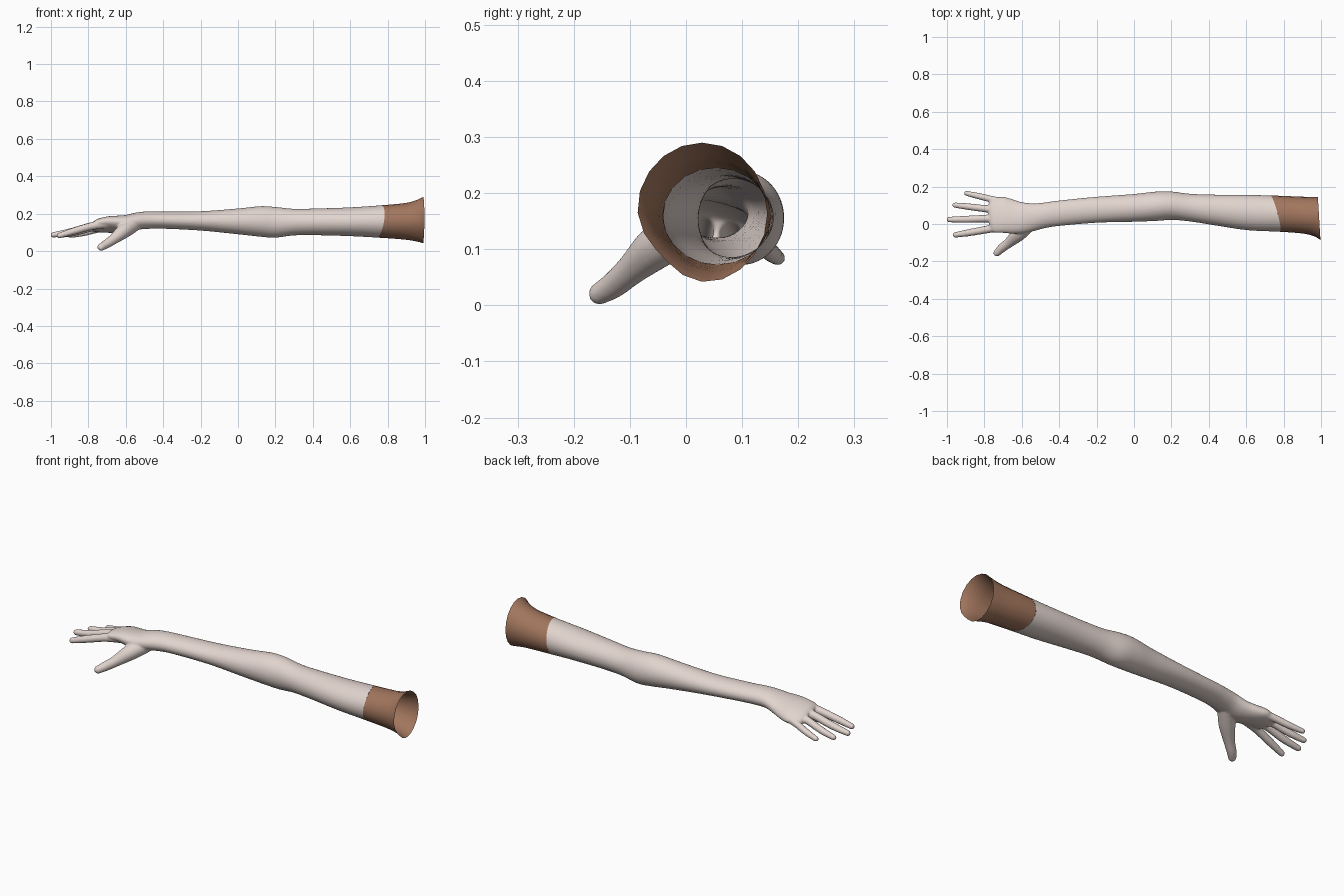
import bpy, bmesh, math
from mathutils import Vector

if "Cube" in bpy.data.objects:
    bpy.data.objects.remove(bpy.data.objects["Cube"])

# colours
def material(name, rgb):
    m = bpy.data.materials.new(name)
    m.diffuse_color = (*rgb, 1)
    m.use_nodes = True
    m.node_tree.nodes["Principled BSDF"].inputs["Base Color"].default_value = m.diffuse_color
    return m

SKIN = material("pale skin", (0.76, 0.66, 0.62))
BROWN = material("brown sleeve", (0.36, 0.18, 0.11))

# limb cross-sections: x, y min, y max, z min, z max, roll, lower-front flattening
LIMB = [
    (-0.775, -0.030, 0.105, 0.113, 0.155, -0.15, 0),
    (-0.755, -0.045, 0.130, 0.106, 0.168, -0.18, 0),
    (-0.70, -0.048, 0.146, 0.102, 0.182, -0.18, 0),
    (-0.65, -0.052, 0.134, 0.100, 0.187, -0.15, 0),
    (-0.60, -0.050, 0.118, 0.103, 0.193, -0.08, 0),
    (-0.54, -0.038, 0.110, 0.114, 0.207, 0, 0),
    (-0.48, -0.022, 0.114, 0.119, 0.212, 0, 0),
    (-0.40, -0.010, 0.125, 0.120, 0.211, 0, 0),
    (-0.20, 0.007, 0.145, 0.110, 0.213, 0, 0),
    (0.00, 0.012, 0.160, 0.090, 0.228, 0, 0),
    (0.12, 0.017, 0.173, 0.077, 0.240, 0, 0),
    (0.20, 0.022, 0.174, 0.072, 0.236, 0, 0),
    (0.30, 0.013, 0.162, 0.084, 0.226, 0, 0),
    (0.42, -0.006, 0.157, 0.085, 0.228, 0, 0),
    (0.60, -0.033, 0.156, 0.080, 0.234, 0, 0),
    (0.78, -0.042, 0.151, 0.070, 0.246, 0, 0.02),
    (0.90, -0.052, 0.146, 0.060, 0.258, 0, 0.06),
    (0.96, -0.068, 0.145, 0.049, 0.275, 0, 0.10),
    (0.99, -0.088, 0.145, 0.040, 0.290, 0, 0.13),
]

def smooth_rows(rows, steps):
    """Catmull-Rom interpolation through rows of numbers."""
    out = []
    for i in range(len(rows) - 1):
        a, b, c, d = (rows[min(max(i + k, 0), len(rows) - 1)] for k in (-1, 0, 1, 2))
        for s in range(steps):
            t = s / steps
            out.append([0.5 * (2*q + (r-p)*t + (2*p-5*q+4*r-w)*t*t + (3*q-p-3*r+w)*t**3)
                        for p, q, r, w in zip(a, b, c, d)])
    return out + [list(rows[-1])]

def bridge(bm, rings, caps):
    rings = [[bm.verts.new(p) for p in ring] for ring in rings]
    n = len(rings[0])
    for r0, r1 in zip(rings, rings[1:]):
        for i in range(n):
            j = (i + 1) % n
            bm.faces.new((r0[i], r1[i], r1[j], r0[j]))
    if caps:
        bm.faces.new(rings[0])
        bm.faces.new(rings[-1][::-1])

def limb(bm, n, steps, caps):
    rings = []
    for x, y0, y1, z0, z1, roll, flat in smooth_rows(LIMB, steps):
        yc, zc, ring = (y0 + y1) / 2, (z0 + z1) / 2, []
        for i in range(n):
            a = 2 * math.pi * i / n
            k = 1 - flat * max(0, math.cos(a - math.radians(225))) ** 6
            dy = k * math.cos(a) * (y1 - y0) / 2
            ring.append((x - 0.06 * dy, yc + dy,
                         zc + k * math.sin(a) * (z1 - z0) / 2 + roll * dy))
        rings.append(ring)
    bridge(bm, rings, caps)

def digit(bm, rows):
    """Tapered round finger through (x, y, z, radius) with a domed tip."""
    rows = smooth_rows(rows, 5)
    pts, rings = [Vector(r[:3]) for r in rows], []
    for i, r in enumerate(rows):
        q = (pts[min(i + 1, len(pts) - 1)] - pts[max(i - 1, 0)]).to_track_quat('Z', 'Y')
        rings.append([pts[i] + q @ Vector((math.cos(a), math.sin(a), 0)) * r[3]
                      for a in (2 * math.pi * k / 16 for k in range(16))])
    bridge(bm, rings, True)
    for v in bmesh.ops.create_uvsphere(bm, u_segments=16, v_segments=10,
                                       radius=rows[-1][3])["verts"]:
        v.co += pts[-1]

DIGITS = [
    # index, middle, ring, little finger
    [(-0.70, -0.012, 0.148, .026), (-0.78, -0.028, 0.134, .021), (-0.88, -0.046, 0.106, .019), (-0.955, -0.058, 0.083, .015)],
    [(-0.70, 0.032, 0.145, .026), (-0.79, 0.029, 0.132, .021), (-0.90, 0.025, 0.102, .019), (-0.988, 0.024, 0.087, .015)],
    [(-0.70, 0.072, 0.138, .025), (-0.78, 0.080, 0.125, .020), (-0.88, 0.092, 0.098, .018), (-0.957, 0.101, 0.085, .0145)],
    [(-0.66, 0.110, 0.132, .025), (-0.74, 0.127, 0.119, .019), (-0.83, 0.149, 0.096, .017), (-0.896, 0.164, 0.084, .0135)],
    # thumb
    [(-0.55, 0.015, 0.148, .040), (-0.61, -0.047, 0.108, .040), (-0.665, -0.097, 0.064, .028),
     (-0.705, -0.128, 0.037, .024), (-0.732, -0.154, 0.021, .020)],
]

# slanted line where the skin meets the sleeve
CUT_AT, CUT_N = Vector((0.755, 0.055, 0.155)), Vector((1, 0.26, -0.15)).normalized()

def cut(bm, keep_hand):
    bmesh.ops.bisect_plane(bm, geom=bm.verts[:] + bm.edges[:] + bm.faces[:], plane_co=CUT_AT,
                           plane_no=CUT_N, clear_outer=keep_hand, clear_inner=not keep_hand)

def finish(name, bm, mat):
    bmesh.ops.recalc_face_normals(bm, faces=bm.faces)
    me = bpy.data.meshes.new(name)
    bm.to_mesh(me)
    bm.free()
    me.materials.append(mat)
    me.shade_smooth()
    ob = bpy.data.objects.new(name, me)
    bpy.context.collection.objects.link(ob)
    return ob

# arm and hand: fused by voxel remesh, then cut open at the sleeve
bm = bmesh.new()
limb(bm, 40, 5, True)
for rows in DIGITS:
    digit(bm, rows)
source = finish("arm_source", bm, SKIN)
remesh = source.modifiers.new("fuse", 'REMESH')
remesh.mode, remesh.voxel_size = 'VOXEL', 0.005
relax = source.modifiers.new("relax", 'SMOOTH')
relax.factor, relax.iterations = 0.5, 6
fused = source.evaluated_get(bpy.context.evaluated_depsgraph_get())
bm = bmesh.new()
bm.from_mesh(fused.to_mesh())
fused.to_mesh_clear()
bpy.data.objects.remove(source)
cut(bm, True)
finish("arm_and_hand", bm, SKIN)

# sleeve: open flared tube
bm = bmesh.new()
limb(bm, 20, 3, False)
cut(bm, False)
finish("sleeve", bm, BROWN)
